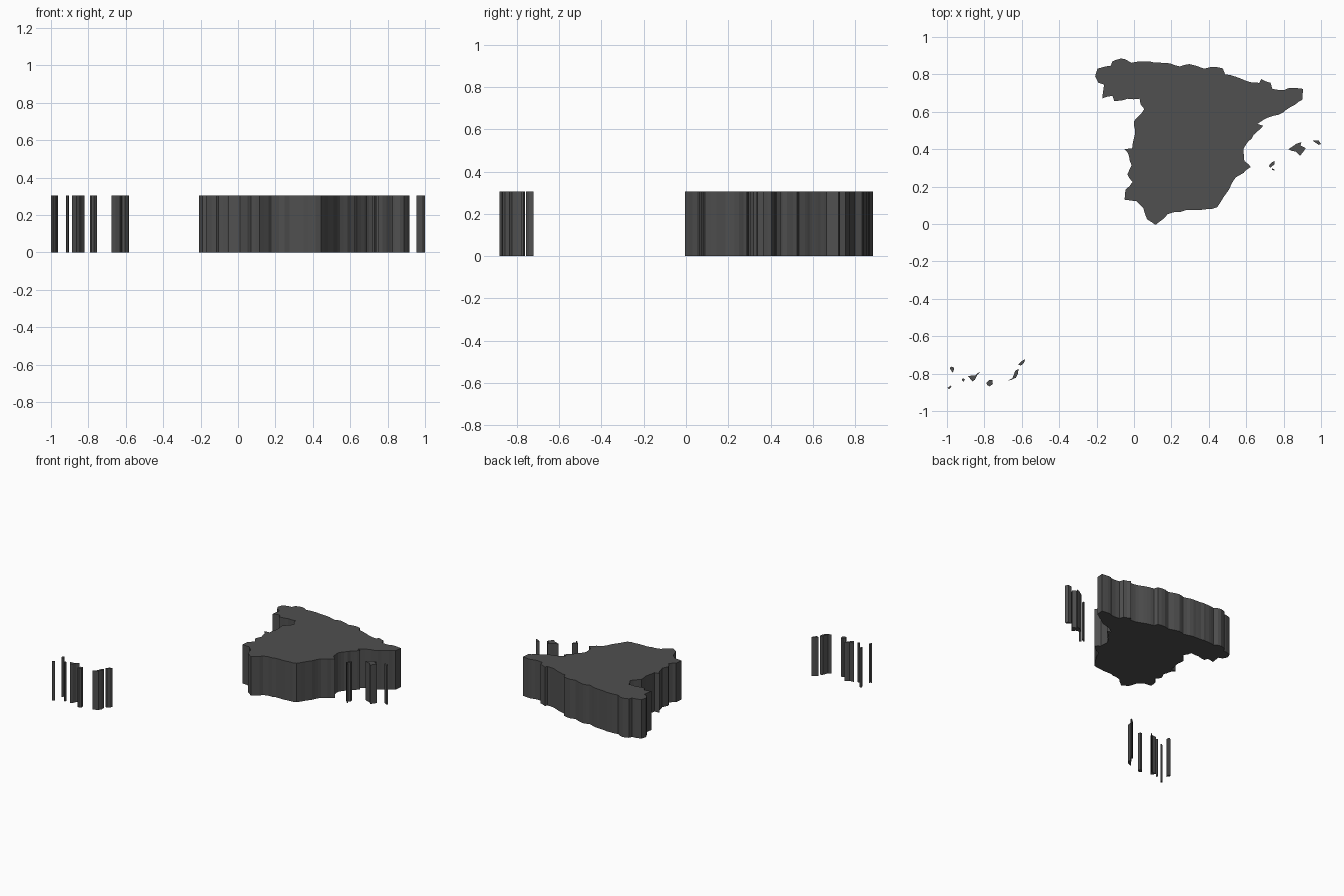
import bpy, bmesh, random
from mathutils import Vector

random.seed(4)
HEIGHT = 0.305

grey = bpy.data.materials.new("dark_grey")
grey.diffuse_color = (0.08, 0.08, 0.08, 1)


def roughen(pts, amount):
    """Add small coastal kinks between the outline points."""
    out = []
    for i, a in enumerate(pts):
        a, b = Vector(a), Vector(pts[(i + 1) % len(pts)])
        side = Vector((b.y - a.y, a.x - b.x)).normalized()
        out.append(a)
        n = int((b - a).length / 0.022)
        for k in range(1, n):
            out.append(a.lerp(b, k / n) + side * random.uniform(-amount, amount))
    return out


def land(name, pts, amount=0.0):
    """Extrude a flat outline straight up from the ground."""
    bm = bmesh.new()
    base = bm.faces.new([bm.verts.new((p[0], p[1], 0)) for p in roughen(pts, amount)])
    top = bmesh.ops.extrude_face_region(bm, geom=[base], use_keep_orig=True)["geom"]
    bmesh.ops.translate(bm, vec=(0, 0, HEIGHT),
                        verts=[g for g in top if isinstance(g, bmesh.types.BMVert)])
    bmesh.ops.recalc_face_normals(bm, faces=bm.faces)
    bmesh.ops.triangulate(bm, faces=[f for f in bm.faces if len(f.verts) > 4])
    mesh = bpy.data.meshes.new(name)
    bm.to_mesh(mesh)
    bm.free()
    mesh.materials.append(grey)
    bpy.context.collection.objects.link(bpy.data.objects.new(name, mesh))


# Mainland, clockwise from the north-west corner
land("mainland", [
    (-.208, .79), (-.195, .83), (-.125, .845), (-.115, .87), (-.07, .885), (-.045, .88),
    (-.015, .862), (.08, .87), (.17, .862), (.245, .842), (.295, .855),
    (.335, .845), (.375, .83), (.415, .84), (.475, .832), (.487, .80), (.565, .78),
    (.60, .765), (.67, .755), (.68, .775), (.73, .755), (.74, .722), (.805, .717),
    (.83, .728), (.905, .722), (.90, .665), (.86, .637), (.795, .595), (.70, .562),
    (.66, .535), (.69, .525), (.64, .477), (.585, .40), (.59, .337), (.625, .305),
    (.585, .272), (.545, .25), (.51, .187), (.48, .145), (.445, .09), (.415, .08),
    (.305, .075), (.22, .065), (.18, .053), (.14, .015), (.115, -.005), (.07, .025),
    (.05, .085), (.012, .122), (-.05, .13), (-.045, .185), (-.008, .225), (-.035, .265),
    (-.013, .315), (-.035, .385), (-.052, .40), (-.01, .405), (.005, .48), (0, .55),
    (.055, .615), (.035, .64), (.03, .67), (-.035, .67), (-.105, .657), (-.115, .685),
    (-.17, .672), (-.165, .71), (-.16, .745), (-.19, .755),
], 0.004)

# Eastern islands
land("east_island_large", [(.825, .40), (.87, .43), (.895, .437), (.89, .42), (.918, .405),
                           (.888, .365), (.865, .387), (.84, .392)], 0.002)
land("east_island_far", [(.955, .445), (.985, .448), (1, .428), (.988, .423), (.97, .435)])
land("east_island_near", [(.72, .31), (.735, .328), (.75, .336), (.752, .32), (.73, .302)])
land("east_islet", [(.737, .298), (.75, .292), (.753, .285), (.738, .29)])

# South-western islands, west to east
land("west_islet", [(-1, -.874), (-.988, -.872), (-.982, -.862), (-.976, -.87), (-.99, -.883)])
land("west_island_long", [(-.985, -.77), (-.975, -.762), (-.963, -.768), (-.964, -.785), (-.971, -.795)])
land("west_island_round", [(-.92, -.83), (-.912, -.825), (-.904, -.832), (-.91, -.842), (-.917, -.84)])
land("west_island_wedge", [(-.888, -.812), (-.85, -.81), (-.835, -.797), (-.82, -.79),
                           (-.838, -.808), (-.85, -.832), (-.864, -.842)])
land("west_island_centre", [(-.79, -.85), (-.775, -.835), (-.758, -.833), (-.755, -.855),
                            (-.77, -.868), (-.784, -.863)])
land("west_island_slender", [(-.675, -.838), (-.65, -.825), (-.635, -.785), (-.618, -.775),
                             (-.62, -.80), (-.632, -.822), (-.655, -.833)])
land("west_island_north", [(-.62, -.752), (-.603, -.735), (-.582, -.722), (-.588, -.742), (-.605, -.757)])
